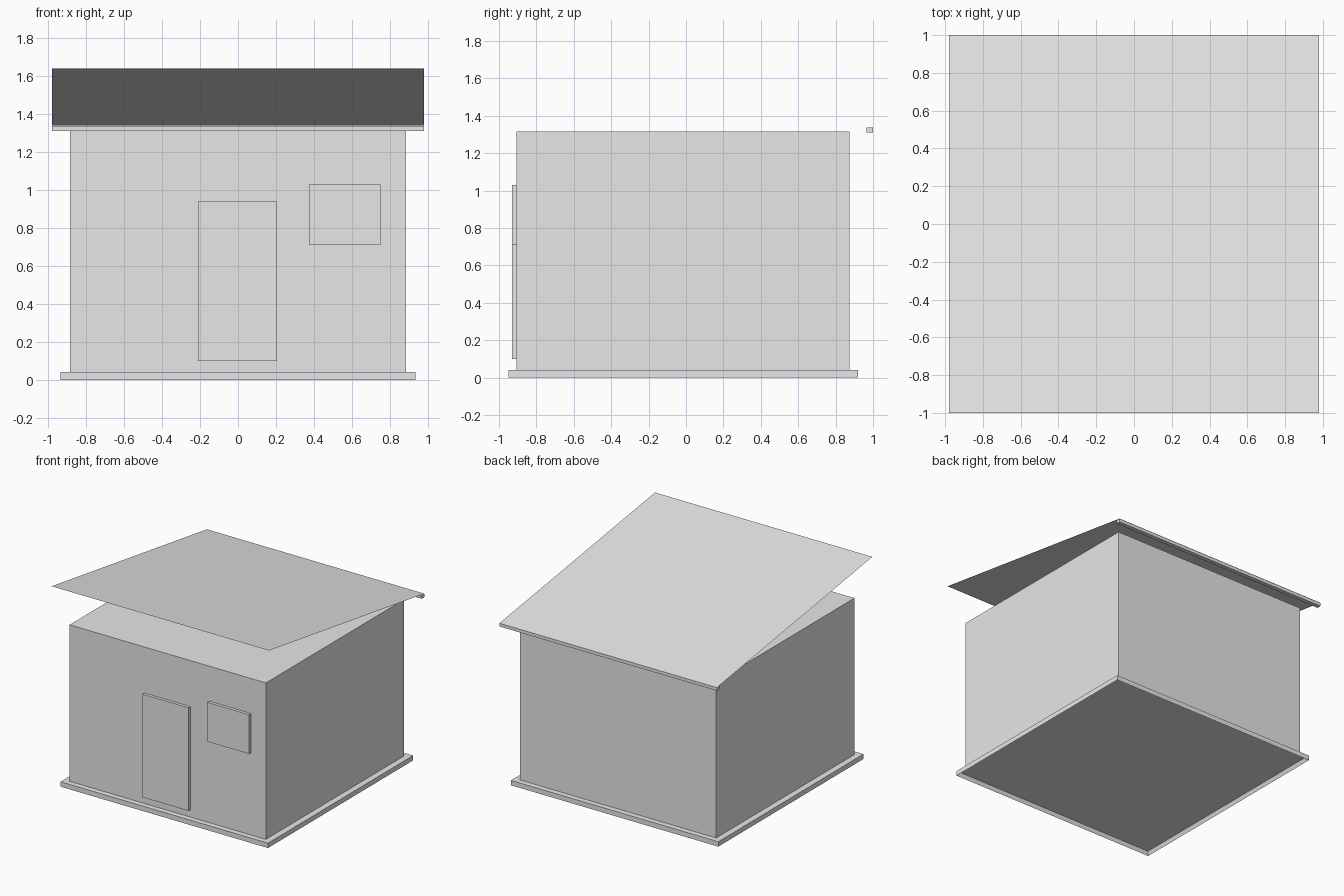
import bpy, bmesh, math
from mathutils import Matrix

old = bpy.data.objects.get("Cube")
if old:
    bpy.data.objects.remove(old, do_unlink=True)

grey = bpy.data.materials.new("light_grey")
grey.use_nodes = True
grey.diffuse_color = (0.8, 0.8, 0.8, 1)
grey.node_tree.nodes["Principled BSDF"].inputs["Base Color"].default_value = (0.8, 0.8, 0.8, 1)


def finish(name, bm):
    mesh = bpy.data.meshes.new(name)
    bm.to_mesh(mesh)
    bm.free()
    mesh.materials.append(grey)
    obj = bpy.data.objects.new(name, mesh)
    bpy.context.collection.objects.link(obj)
    return obj


def box_mesh(x, y, z):
    """Box from (low, high) ranges on each axis."""
    bm = bmesh.new()
    size = [b - a for a, b in (x, y, z)]
    mid = [(a + b) / 2 for a, b in (x, y, z)]
    bmesh.ops.create_cube(bm, size=1, matrix=Matrix.Translation(mid) @ Matrix.Diagonal((*size, 1)))
    return bm


def box(name, x, y, z):
    return finish(name, box_mesh(x, y, z))


# Base slab with a shallow recess underneath
bm = box_mesh((-0.935, 0.935), (-0.95, 0.92), (0, 0.04))
bm.normal_update()
bottom = [f for f in bm.faces if f.normal.z < -0.9]
bmesh.ops.inset_region(bm, faces=bottom, thickness=0.02)
bmesh.ops.translate(bm, verts=bottom[0].verts, vec=(0, 0, 0.03))
finish("base_slab", bm)

# Closed wall block, door, window and rear gutter
box("walls", (-0.885, 0.885), (-0.905, 0.875), (0.04, 1.315))
box("door", (-0.21, 0.205), (-0.93, -0.905), (0.10, 0.94))
box("window", (0.375, 0.75), (-0.93, -0.905), (0.71, 1.03))
box("gutter", (-0.98, 0.98), (0.965, 1.0), (1.312, 1.338))

# Single sheet roof sloping to the back
bm = bmesh.new()
corners = [(-0.98, -1, 1.64), (0.98, -1, 1.64), (0.98, 1, 1.34), (-0.98, 1, 1.34)]
bm.faces.new([bm.verts.new(c) for c in corners])
finish("roof", bm)

# Hollow six-sided sockets under the slab corners
for side, sx in (("left", 1), ("right", -1)):
    for end, sy in (("front", -1), ("back", 1)):
        bm = bmesh.new()
        place = Matrix.Translation((sx * 0.80, sy * 0.80 - 0.015, 0.015))
        bmesh.ops.create_circle(bm, cap_ends=True, segments=6, radius=0.045, matrix=place)
        bm.normal_update()
        cap = bm.faces[:]
        bmesh.ops.inset_region(bm, faces=cap, thickness=0.015)
        bmesh.ops.delete(bm, geom=cap, context='FACES')
        rims = [e for e in bm.edges if e.is_boundary]
        made = bmesh.ops.extrude_edge_only(bm, edges=rims)["geom"]
        bmesh.ops.translate(bm, verts=[g for g in made if isinstance(g, bmesh.types.BMVert)], vec=(0, 0, 0.015))
        bmesh.ops.recalc_face_normals(bm, faces=bm.faces[:])
        finish(f"{end}_{side}_socket", bm)
